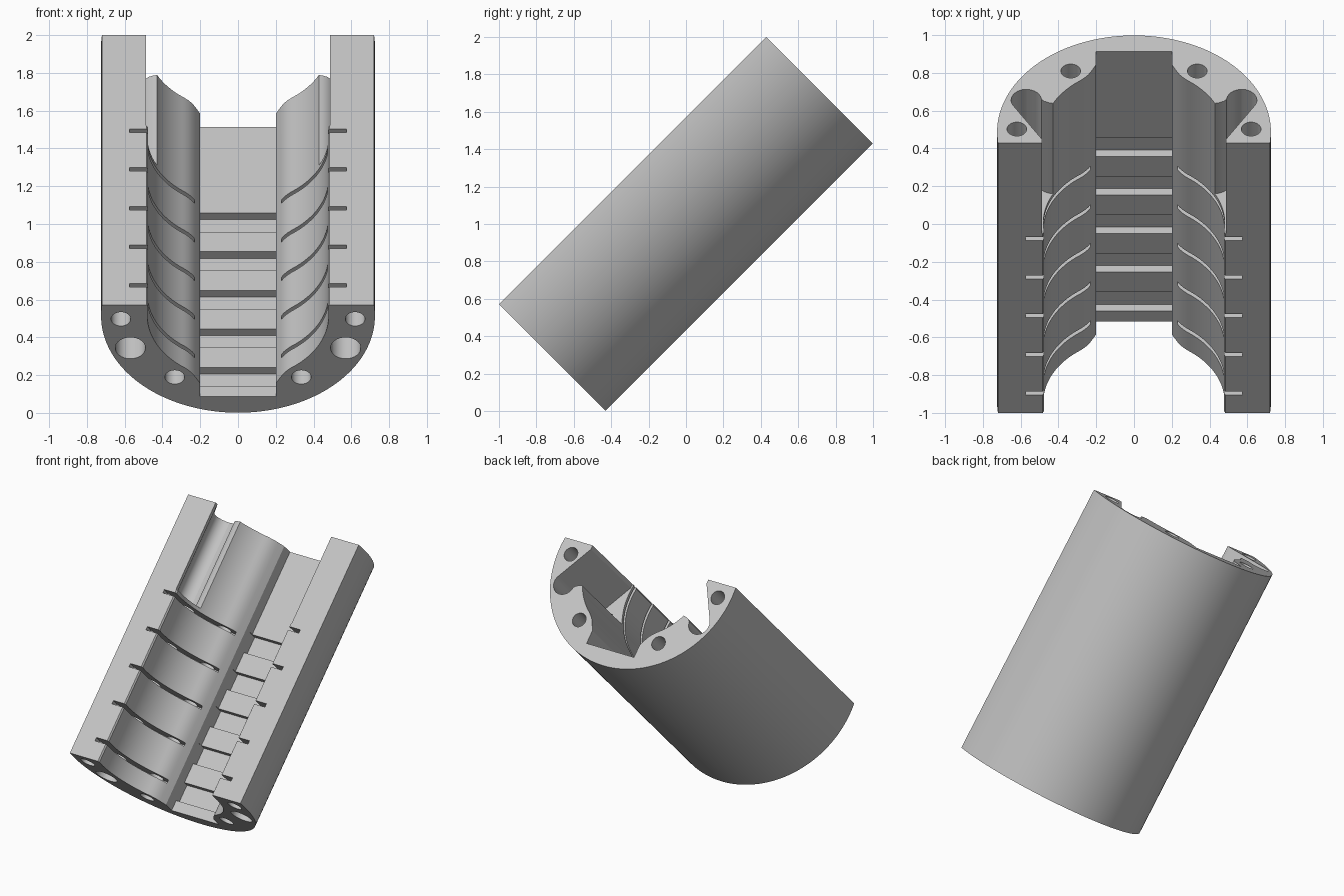
import bpy, bmesh, math
from mathutils import Matrix

if "Cube" in bpy.data.objects:
    bpy.data.objects.remove(bpy.data.objects["Cube"])

# Local frame: x across, d = depth below the flat face, s = distance along the tilted axis
K = math.sqrt(0.5)
LENGTH, R_OUT, R_BORE, R_GROOVE, CD = 2.02, 0.725, 0.48, 0.58, 0.081
TILT = Matrix(((1, 0, 0, 0), (0, K, K, -1), (0, -K, K, 0.571), (0, 0, 0, 1)))

metal = bpy.data.materials.new("grey metal")
metal.diffuse_color = (0.55, 0.55, 0.55, 1)
metal.use_nodes = True
metal.node_tree.nodes["Principled BSDF"].inputs["Base Color"].default_value = metal.diffuse_color


def arc(cx, cd, r, a0, a1, n):
    """Points on an arc, angles in degrees, positive towards depth."""
    return [(cx + r * math.cos(math.radians(a0 + (a1 - a0) * i / n)),
             cd + r * math.sin(math.radians(a0 + (a1 - a0) * i / n))) for i in range(n + 1)]


def prism(name, pts, s0, s1):
    """Extrude an (x, d) outline along the tilted axis."""
    bm = bmesh.new()
    face = bm.faces.new([bm.verts.new((x, d, s0)) for x, d in pts])
    ext = bmesh.ops.extrude_face_region(bm, geom=[face])
    bmesh.ops.translate(bm, vec=(0, 0, s1 - s0),
                        verts=[v for v in ext["geom"] if isinstance(v, bmesh.types.BMVert)])
    bmesh.ops.recalc_face_normals(bm, faces=bm.faces)
    bm.transform(TILT)
    mesh = bpy.data.meshes.new(name)
    bm.to_mesh(mesh)
    bm.free()
    mesh.materials.append(metal)
    ob = bpy.data.objects.new(name, mesh)
    bpy.context.collection.objects.link(ob)
    return ob


def cut(target, pts, s0, s1):
    """Subtract a prism from the target and discard the cutter."""
    cutter = prism("cutter", pts, s0, s1)
    cutter.hide_render = True
    mod = target.modifiers.new("cut", "BOOLEAN")
    mod.operation, mod.solver, mod.object = "DIFFERENCE", "EXACT", cutter
    bpy.context.view_layer.objects.active = target
    bpy.ops.object.modifier_apply(modifier=mod.name)
    bpy.data.objects.remove(cutter)


def mirrored(pts):
    return [(-x, d) for x, d in pts]


# Half-cylinder shell
a = math.degrees(math.asin(CD / R_OUT))
body = prism("half_cylinder_body", arc(0, CD, R_OUT, -a, 180 + a, 96), 0, LENGTH)

# Central bore with a square channel in its floor
a = math.degrees(math.asin(CD / R_BORE))
half = [(0.5, -0.1), (0.485, -0.002), (0.476, 0.012)]
half += arc(0, CD, R_BORE, -a + 3, 54, 24)
half += [(0.262, 0.488), (0.242, 0.511), (0.225, 0.54), (0.2, 0.588), (0.2, 0.686)]
cut(body, half + mirrored(half)[::-1], -0.1, LENGTH + 0.1)

# Lengthwise holes through both side walls
for x, d, r in ((0.57, 0.322, 0.08), (0.62, 0.105, 0.052), (0.335, 0.54, 0.052)):
    for sx in (-x, x):
        cut(body, arc(sx, d, r, 0, 348.75, 31), -0.1, LENGTH + 0.1)

# Undercut side pockets in the upper section, opening into the large holes
pocket = [(0.3, -0.1), (0.488, -0.1), (0.488, 0.03)]
pocket += arc(0.57, 0.322, 0.0805, -34, 90, 14)
pocket += [(0.545, 0.392), (0.525, 0.372), (0.5, 0.338), (0.475, 0.313),
           (0.45, 0.302), (0.43, 0.298), (0.3, 0.28)]
for p in (pocket, mirrored(pocket)):
    cut(body, p, 1.343, LENGTH + 0.1)

# Evenly spaced thin grooves in the bore and shallow recesses in the channel floor
g0 = -math.degrees(math.asin(CD / R_GROOVE))
g1 = math.degrees(math.acos(0.23 / R_GROOVE))
groove = [(0.23, -0.1), (0.575, -0.1)] + arc(0, CD, R_GROOVE, g0, g1, 24)
recess = [(-0.203, 0.65), (0.203, 0.65), (0.203, 0.735), (-0.203, 0.735)]
for i in range(5):
    s = 0.148 + 0.289 * i
    for p in (groove, mirrored(groove)):
        cut(body, p, s - 0.013, s + 0.013)
    cut(body, recess, s - 0.07, s + 0.07)

# Smooth curved walls, sharp edges
bpy.ops.object.select_all(action="DESELECT")
body.select_set(True)
bpy.context.view_layer.objects.active = body
bpy.ops.object.shade_smooth_by_angle(angle=math.radians(25))
